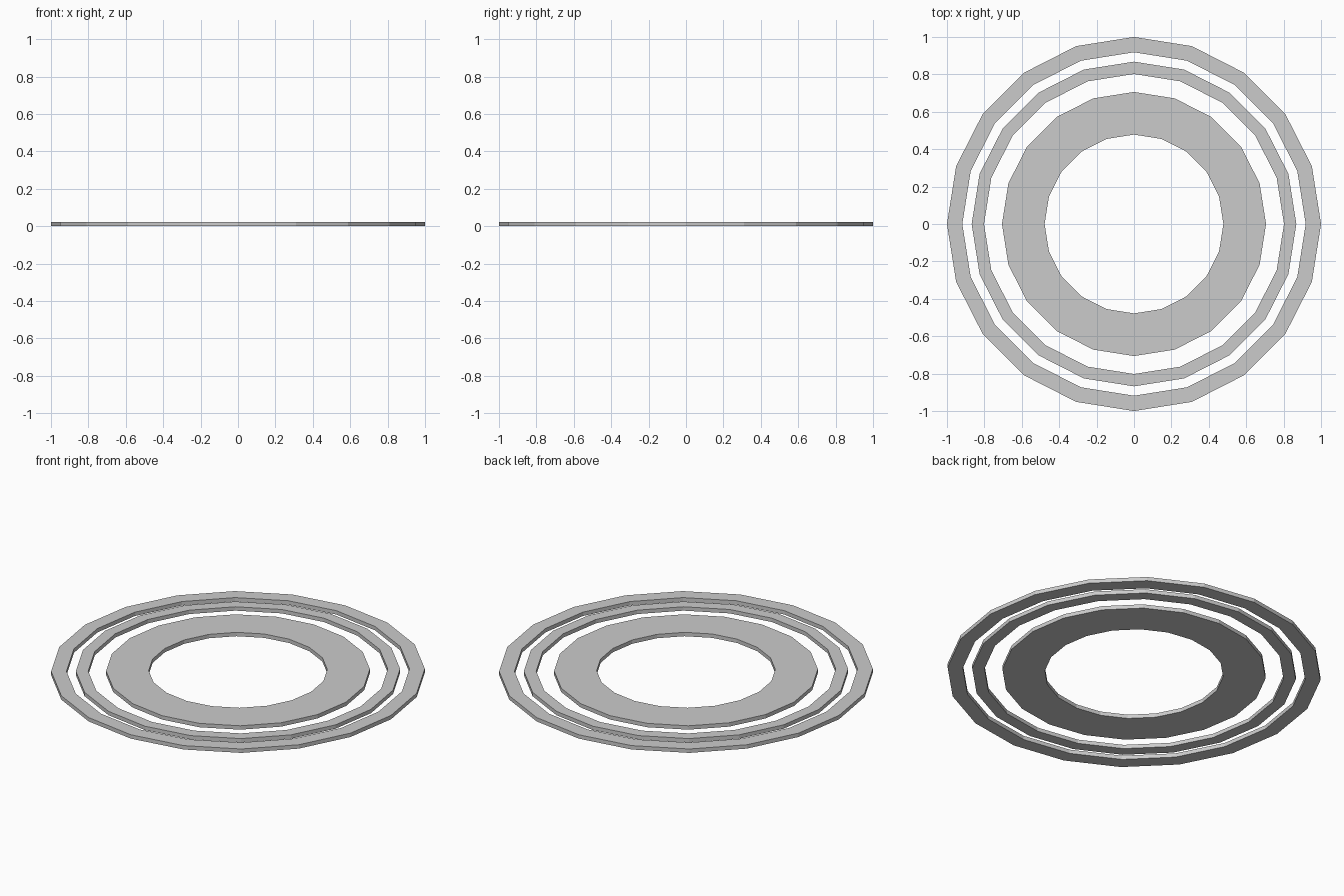
import bpy, bmesh
from math import cos, sin, tau

if "Cube" in bpy.data.objects:
    bpy.data.objects.remove(bpy.data.objects["Cube"])

SIDES = 20
HEIGHT = 0.023


def flat_ring(name, outer, inner):
    """Closed low-poly ring with a rectangular cross-section."""
    bm = bmesh.new()
    section = [(outer, 0), (outer, HEIGHT), (inner, HEIGHT), (inner, 0)]
    loops = []
    for i in range(SIDES):
        a = tau * i / SIDES
        loops.append([bm.verts.new((r * cos(a), r * sin(a), z)) for r, z in section])
    for i in range(SIDES):
        p, q = loops[i], loops[(i + 1) % SIDES]
        for k in range(4):
            n = (k + 1) % 4
            bm.faces.new((p[k], q[k], q[n], p[n]))
    bmesh.ops.recalc_face_normals(bm, faces=bm.faces)
    mesh = bpy.data.meshes.new(name)
    bm.to_mesh(mesh)
    bm.free()
    obj = bpy.data.objects.new(name, mesh)
    bpy.context.collection.objects.link(obj)


# Three concentric flat rings
flat_ring("outer_ring", 1.0, 0.918)
flat_ring("middle_ring", 0.868, 0.802)
flat_ring("inner_wide_ring", 0.706, 0.478)
